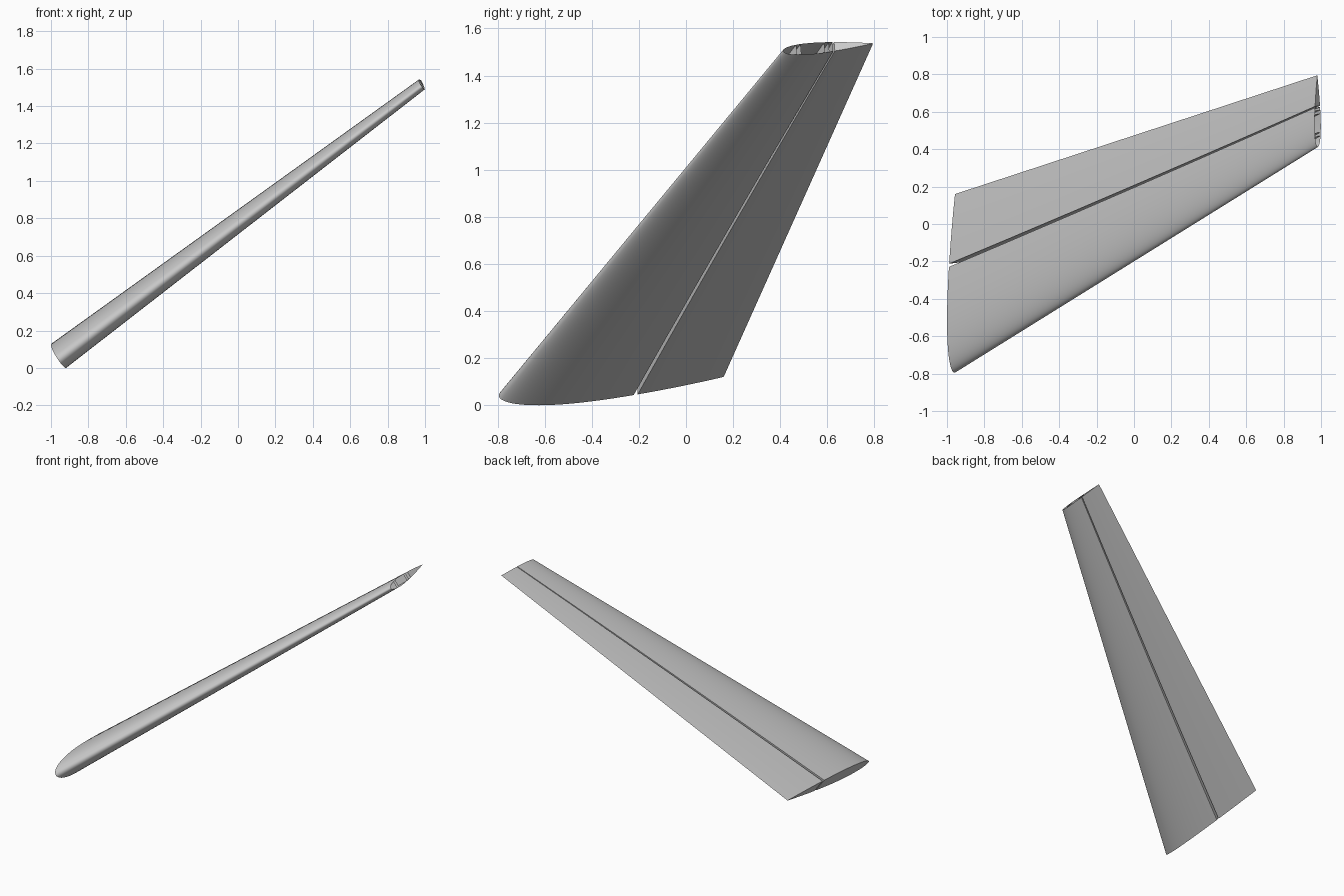
import bpy, math
from mathutils import Vector

if "Cube" in bpy.data.objects:
    bpy.data.objects.remove(bpy.data.objects["Cube"])

ROOT_LE, ROOT_TE = Vector((-0.959, -0.795, 0.040)), Vector((-0.957, 0.160, 0.120))
TIP_LE, TIP_TE = Vector((0.983, 0.412, 1.505)), Vector((0.980, 0.795, 1.537))
SPAN = 6


def lerp(a, b, t):
    return a + (b - a) * t


def half_thickness(u):
    # symmetric 15 percent aerofoil with a sharp trailing edge
    return max(0.0, 0.75 * (0.2969 * math.sqrt(u) - 0.126 * u - 0.3516 * u**2
                            + 0.2843 * u**3 - 0.1036 * u**4))


def hinge(s):
    return lerp(0.605, 0.562, s)


def point(s, u, side):
    # s along the span, u along the chord, side +1 upper / -1 lower
    le, te = lerp(ROOT_LE, TIP_LE, s), lerp(ROOT_TE, TIP_TE, s)
    chord = te - le
    span = TIP_LE - ROOT_LE
    normal = span.cross(chord).normalized()
    return le + chord * u + normal * (side * chord.length * half_thickness(u))


def loft(name, outline, closed=False, caps=()):
    # outline(s) gives the cross-section at span position s
    rings = [outline(i / SPAN) for i in range(SPAN + 1)]
    n = len(rings[0])
    verts = [p for r in rings for p in r]
    faces = []
    for i in range(SPAN):
        for j in range(n if closed else n - 1):
            k = (j + 1) % n
            faces.append((i * n + j, i * n + k, (i + 1) * n + k, (i + 1) * n + j))
    if "root" in caps:
        faces.append(tuple(reversed(range(n))))
    if "tip" in caps:
        faces.append(tuple(SPAN * n + j for j in range(n)))
    me = bpy.data.meshes.new(name)
    me.from_pydata(verts, [], faces)
    ob = bpy.data.objects.new(name, me)
    bpy.context.collection.objects.link(ob)
    bpy.ops.object.select_all(action='DESELECT')
    ob.select_set(True)
    bpy.context.view_layer.objects.active = ob
    bpy.ops.object.shade_smooth_by_angle(angle=math.radians(30))
    return ob


def fixed_outline(s):
    # lower hinge line, round the nose, back to the upper hinge line
    end, m = hinge(s) - 0.009, 22
    out = []
    for j in range(-m, m + 1):
        u = end * (1 - math.cos(math.pi / 2 * abs(j) / m))
        out.append(point(s, u, 1 if j > 0 else -1))
    return out


def flap_outline(s):
    start, m = hinge(s) + 0.009, 8
    upper = [point(s, lerp(start, 1, j / m), 1) for j in range(m + 1)]
    lower = [point(s, lerp(start, 1, j / m), -1) for j in range(m)]
    return upper + lower[::-1]


# fixed surface: skin with a rear web, open at the tip
loft("fixed_skin", fixed_outline, closed=True, caps=("root",))

# moving rear surface
loft("control_surface", flap_outline, closed=True, caps=("root", "tip"))


# internal box spars seen through the open tip
def spar(name, u0, u1):
    def outline(s):
        return [point(s, u0, 0.98), point(s, u1, 0.98),
                point(s, u1, -0.98), point(s, u0, -0.98)]
    loft(name, outline, closed=True)


spar("front_spar", 0.15, 0.20)
spar("rear_spar", 0.46, 0.51)
